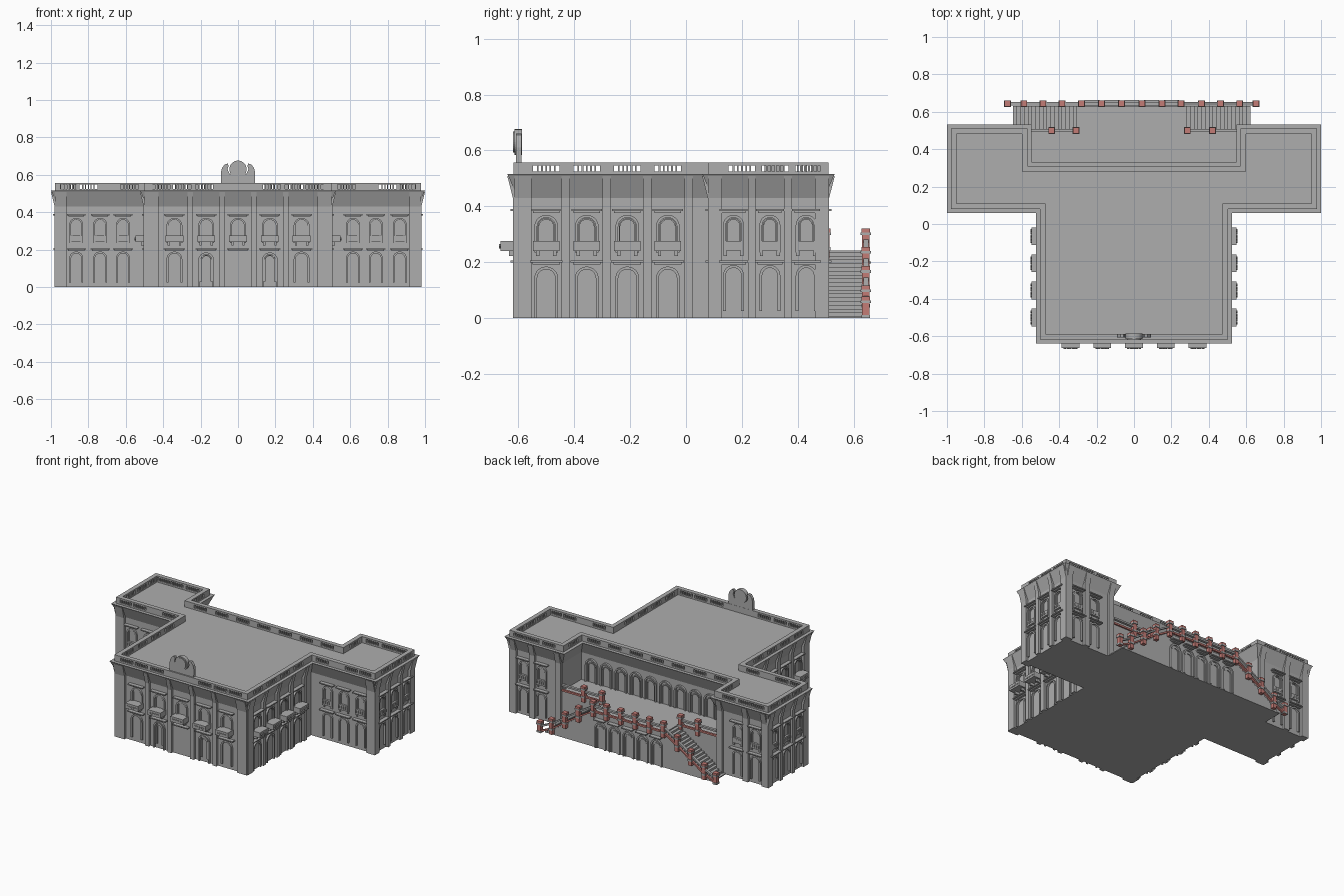
import bpy, bmesh, math
from mathutils import Vector

if "Cube" in bpy.data.objects:
    bpy.data.objects.remove(bpy.data.objects["Cube"])

def material(name, rgb):
    m = bpy.data.materials.new(name)
    m.diffuse_color = (*rgb, 1)
    m.use_nodes = True
    m.node_tree.nodes["Principled BSDF"].inputs["Base Color"].default_value = m.diffuse_color
    return m

STONE = material("grey stone", (0.42, 0.42, 0.42))
RED = material("red stone", (0.55, 0.20, 0.18))
parts = {}

def part(name, mat=STONE):
    if name not in parts:
        parts[name] = (bmesh.new(), mat)
    return parts[name][0]

# A wall frame: outward normal and distance; s runs along the wall, d outward
class Wall:
    def __init__(self, nx, ny, w):
        self.n, self.u, self.w = Vector((nx, ny, 0)), Vector((-ny, nx, 0)), w
    def p(self, s, d, z):
        return self.u * s + self.n * (self.w + d) + Vector((0, 0, z))

def prism(bm, a, b):
    va, vb = [bm.verts.new(p) for p in a], [bm.verts.new(p) for p in b]
    bm.faces.new(va)
    bm.faces.new(vb[::-1])
    for i in range(len(va)):
        j = (i + 1) % len(va)
        bm.faces.new((va[i], vb[i], vb[j], va[j]))

def plate(bm, f, pts, d0, d1):
    prism(bm, [f.p(s, d0, z) for s, z in pts], [f.p(s, d1, z) for s, z in pts])

def box(bm, f, s0, s1, d0, d1, z0, z1):
    plate(bm, f, [(s0, z0), (s1, z0), (s1, z1), (s0, z1)], d0, d1)

def arch_pts(s, z0, w, h, n=10):
    r = w / 2
    arc = [(s + r * math.cos(math.pi * i / n), z0 + h - r + r * math.sin(math.pi * i / n)) for i in range(n + 1)]
    return [(s + r, z0)] + arc + [(s - r, z0)]

def arch(bm, f, s, z0, w, h, d=0.012, t=0.01):
    o, i = arch_pts(s, z0, w, h), arch_pts(s, z0, w - 2 * t, h - t)
    for k in range(len(o) - 1):
        plate(bm, f, [o[k], o[k + 1], i[k + 1], i[k]], -0.002, d)

def pilaster(f, s, w=0.03):
    prof = [(-0.01, 0), (0.017, 0), (0.017, 0.43), (0.037, 0.508), (-0.01, 0.508)]
    prism(part("pilasters"), [f.p(s - w / 2, d, z) for d, z in prof], [f.p(s + w / 2, d, z) for d, z in prof])

def ledge(f, s, z, w, d=0.026):
    bm = part("window_ledges")
    box(bm, f, s - w / 2, s + w / 2, 0, d, z, z + 0.007)
    box(bm, f, s - w / 2 + 0.008, s + w / 2 - 0.008, 0, d * 0.6, z - 0.007, z)

def bay(f, s, balcony=True, lower="window"):
    w = 0.085 if balcony else 0.075
    fr = part("window_frames")
    arch(fr, f, s, 0.235, w, 0.135)
    arch(fr, f, s, 0.24, w - 0.024, 0.118, 0.006, 0.005)
    ledge(f, s, 0.383, w + 0.025)
    ledge(f, s, 0.2, w + 0.03)
    b, deep = part("balconies"), 0.062 if balcony else 0.014
    h = w / 2 + (0.005 if balcony else -0.006)
    box(b, f, s - h, s + h, 0, deep, 0.24, 0.276)
    for k in (-1, 1):
        box(b, f, s + k * 0.03 - 0.006, s + k * 0.03 + 0.006, 0, deep * 0.5, 0.222, 0.24)
    for k in range(5):  # lattice or bars on the balcony front
        c = s + (k - 2) * 0.015
        if balcony:
            plate(b, f, [(c, 0.25), (c + 0.007, 0.258), (c, 0.266), (c - 0.007, 0.258)], deep, deep + 0.004)
        else:
            box(b, f, c - 0.003, c + 0.003, deep, deep + 0.003, 0.25, 0.268)
    if lower:
        arch(fr, f, s, 0.025 if lower == "window" else 0, w, 0.165 if lower == "window" else 0.185)
    if lower == "door":
        for k in range(3):
            arch(part("entrance_doors"), f, s, 0.03, 0.07 - k * 0.014, 0.15 - k * 0.008, 0.016 - k * 0.004, 0.006)

# Slotted parapet along one wall, with groups of slots
def parapet(f, a, b, groups, n=6):
    bm, pitch, half = part("parapet"), 0.015, 0.0475
    d0, d1 = -0.015, 0.015
    box(bm, f, a, b, d0, d1, 0.51, 0.525)
    box(bm, f, a, b, d0, d1, 0.547, 0.557)
    edge = a
    for g in sorted(groups):
        box(bm, f, edge, g - half, d0, d1, 0.525, 0.547)
        for k in range(n - 1):
            c = g + (k - (n - 2) / 2) * pitch
            box(bm, f, c - 0.003, c + 0.003, d0, d1, 0.525, 0.547)
        edge = g + half
    box(bm, f, edge, b, d0, d1, 0.525, 0.547)

# Main T-shaped body with flared cornice and flat roof
X, BX, RX = 0.963, 0.487, 0.585
F, WF, BK, RY = 0.602, 0.095, 0.495, 0.295
half = [(BX, -F), (BX, WF), (X, WF), (X, BK), (RX, BK), (RX, RY)]
outline = half + [(-x, y) for x, y in half[::-1]]

def offset(pts, o):
    res = []
    for i, p in enumerate(pts):
        v = Vector(p)
        e1, e2 = (v - Vector(pts[i - 1])).normalized(), (Vector(pts[(i + 1) % len(pts)]) - v).normalized()
        res.append(v + o * Vector((e1.y + e2.y, -e1.x - e2.x)))
    return res

bm = part("main_body")
rings = [[bm.verts.new((p.x, p.y, z)) for p in offset(outline, o)]
         for z, o in ((0, 0), (0.43, 0), (0.508, 0.033), (0.515, 0.037))]
bm.faces.new(rings[0])
bm.faces.new(rings[-1])
for r, q in zip(rings, rings[1:]):
    for i in range(len(r)):
        j = (i + 1) % len(r)
        bm.faces.new((r[i], r[j], q[j], q[i]))

# Front facade
front = Wall(0, -1, F)
for s in (-0.34, -0.17, 0, 0.17, 0.34):
    bay(front, s, True, {0.17: "door", 0: None}.get(abs(s), "window"))
for s in (-0.255, -0.085, 0.085, 0.255):
    pilaster(front, s)
for s in (-0.462, 0.462):
    pilaster(front, s, 0.075)
parapet(front, -BX - 0.015, BX + 0.015, (-0.41, -0.3, -0.18, 0.18, 0.3, 0.41))

for k in (1, -1):
    # Sides of the front block
    f = Wall(k, 0, BX)
    for y in (-0.5, -0.355, -0.21, -0.065):
        bay(f, k * y, True, "tall")
    for y in (-0.43, -0.283, -0.138, 0.01):
        pilaster(f, k * y)
    pilaster(f, k * -0.583, 0.06)
    a, b = sorted((k * (-F - 0.015), k * (WF + 0.015)))
    parapet(f, a, b, [k * y for y in (-0.5, -0.355, -0.21, -0.065)])
    # Wing fronts
    f = Wall(0, -1, -WF)
    for x in (0.615, 0.737, 0.865):
        bay(f, k * x, False)
    pilaster(f, k * 0.948, 0.062)
    a, b = sorted((k * (BX - 0.015), k * (X + 0.015)))
    parapet(f, a, b, [k * x for x in (0.58, 0.8, 0.91)])
    # Wing ends
    f = Wall(k, 0, X)
    for y in (0.17, 0.3, 0.43):
        bay(f, k * y, False)
    for y, w in ((0.104, 0.05), (0.235, 0.028), (0.365, 0.028), (0.487, 0.05)):
        pilaster(f, k * y, w)
    a, b = sorted((k * (WF - 0.015), k * (BK + 0.015)))
    parapet(f, a, b, [k * y for y in (0.2, 0.32, 0.44)])
    # Wing backs
    f = Wall(0, 1, BK)
    for x in (0.74, 0.875):
        bay(f, k * x, False)
    for x in (0.948, 0.807, 0.61):
        pilaster(f, k * x, 0.04)
    a, b = sorted((k * (RX - 0.015), k * (X + 0.015)))
    parapet(f, a, b, [k * x for x in (0.68, 0.8, 0.9)])
    # Inner sides of the wings, facing the terrace
    f = Wall(-k, 0, -RX)
    a, b = sorted((-k * (RY - 0.015), -k * (BK + 0.015)))
    parapet(f, a, b, [-k * 0.4])

# Recessed rear wall with a row of arches
rear = Wall(0, 1, RY)
parapet(rear, -RX - 0.015, RX + 0.015, [i * 0.16 for i in range(-3, 4)])
for i in range(10):
    s = (i - 4.5) * 0.112
    arch(part("rear_arches"), rear, s, 0.245, 0.09, 0.16, 0.014, 0.01)
    arch(part("rear_arches"), rear, s, 0.245, 0.06, 0.135, 0.007, 0.006)

# Terrace, lower arcade and the two solid flights of steps
CX, DECK = -0.012, 0.243
ground = Wall(0, 1, 0)
t = part("terrace")
box(t, ground, -RX, RX, RY - 0.01, 0.497, 0, DECK)
box(t, ground, -CX - 0.275, -CX + 0.275, 0.49, 0.632, 0, DECK)
arcade = Wall(0, 1, 0.632)
for i in range(5):
    s = -CX + (i - 2) * 0.106
    arch(part("arcade"), arcade, s, 0, 0.085, 0.18)
    arch(part("arcade"), arcade, s, 0, 0.058, 0.155, 0.006, 0.006)
    ledge(arcade, s, 0.196, 0.08, 0.03)
STEPS = 18
for k in (-1, 1):
    for i in range(STEPS):
        x0 = 0.275 + 0.36 * i / STEPS
        a, b = sorted((-CX + k * x0, -CX + k * (x0 + 0.36 / STEPS)))
        box(part("stairs"), ground, a, b, 0.49, 0.632, 0, DECK * (1 - (i + 0.5) / STEPS))

# Red pillars with grey collars
def base_z(x):
    return DECK * max(0, min(1, 1 - (abs(x - CX) - 0.275) / 0.36))

def pillar(x, y, z):
    for name, mat, h, z0, z1 in (("pillar_shafts", RED, 0.013, -0.03, 0.056), ("pillar_feet", STONE, 0.016, 0, 0.012),
                                 ("pillar_collars", STONE, 0.018, 0.054, 0.064), ("pillar_caps", RED, 0.016, 0.064, 0.078)):
        box(part(name, mat), ground, -x - h, -x + h, y - h, y + h, max(0, z + z0), z + z1)

def rail(x0, z0, x1, z1, y):
    for name, mat, lo, hi, w in (("rails", STONE, 0.034, 0.046, 0.009), ("rail_bases", RED, 0, 0.012, 0.007)):
        c = [(-x0, z0 + lo), (-x1, z1 + lo), (-x1, z1 + hi), (-x0, z0 + hi)]
        plate(part(name, mat), ground, c, y - w, y + w)

xs = [CX + s * o for s, o in [(-1, v) for v in (0.664, 0.577, 0.475, 0.373, 0.269, 0.162, 0.055)]
      + [(1, v) for v in (0.055, 0.162, 0.263, 0.373, 0.475, 0.577, 0.664)]]
for x in xs:
    pillar(x, 0.643, base_z(x))
for a, b in zip(xs, xs[1:]):
    rail(a, base_z(a), b, base_z(b), 0.643)
for k, pts in ((-1, (0.31, 0.44, RX)), (1, (0.285, 0.42, RX))):
    for x in pts[:2]:
        pillar(k * x, 0.5, DECK)
    for a, b in zip(pts, pts[1:]):
        rail(k * a, DECK, k * b, DECK, 0.5)

# Crest with a round medallion above the front
crest = Wall(0, -1, 0.602)
right = [(0.09, 0.51), (0.092, 0.61), (0.086, 0.636), (0.072, 0.655), (0.055, 0.66), (0.05, 0.648), (0.056, 0.63), (0.045, 0.606), (0.02, 0.594)]
plate(part("crest"), crest, right + [(-s, z) for s, z in right[::-1]], -0.014, 0.006)
for r, d in ((0.046, 0.012), (0.038, 0.017)):
    disc = [(r * math.cos(a * math.pi / 16), 0.63 + r * math.sin(a * math.pi / 16)) for a in range(32)]
    plate(part("medallion"), crest, disc, -0.016, d)

# Turn every part into an object
for name, (bm, mat) in parts.items():
    bmesh.ops.recalc_face_normals(bm, faces=bm.faces)
    me = bpy.data.meshes.new(name)
    bm.to_mesh(me)
    bm.free()
    me.materials.append(mat)
    bpy.context.collection.objects.link(bpy.data.objects.new(name, me))
